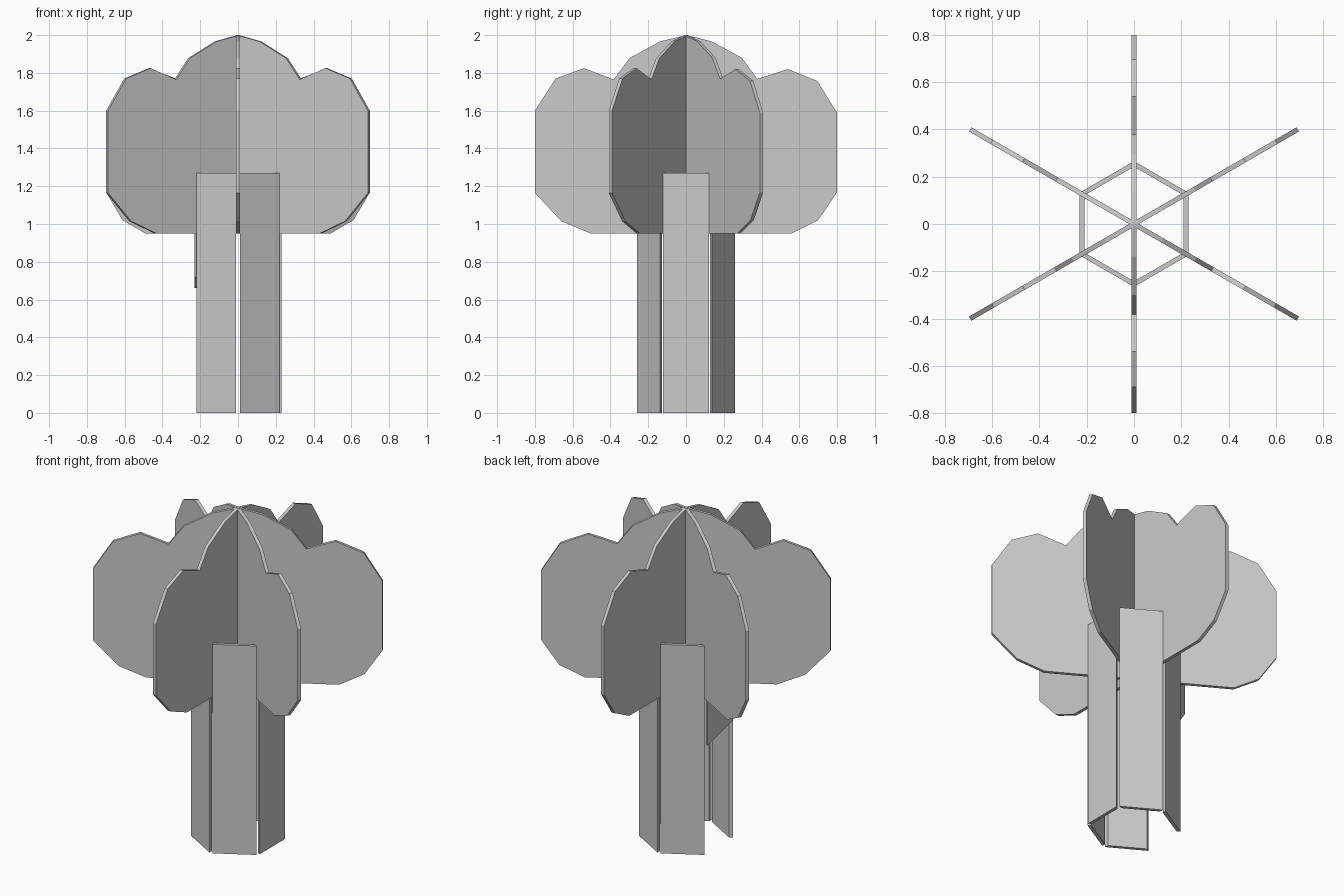
import bpy, bmesh
from math import radians
from mathutils import Matrix, Vector

if "Cube" in bpy.data.objects:
    bpy.data.objects.remove(bpy.data.objects["Cube"])

T = 0.02      # board thickness
TOP = 1.27    # trunk height


def prism(name, points, offset, rotation):
    """Extrude a closed outline by an offset vector, then turn it about z."""
    bm = bmesh.new()
    face = bm.faces.new([bm.verts.new(p) for p in points])
    res = bmesh.ops.extrude_face_region(bm, geom=[face])
    moved = [v for v in res["geom"] if isinstance(v, bmesh.types.BMVert)]
    bmesh.ops.translate(bm, vec=Vector(offset), verts=moved)
    bmesh.ops.recalc_face_normals(bm, faces=bm.faces)
    bm.transform(Matrix.Rotation(radians(rotation), 4, 'Z'))
    mesh = bpy.data.meshes.new(name)
    bm.to_mesh(mesh)
    bm.free()
    obj = bpy.data.objects.new(name, mesh)
    bpy.context.collection.objects.link(obj)
    return obj


# Foliage: three full-width boards crossing on the axis
foliage = [
    (0, 2.0), (0.135, 1.967), (0.295, 1.88), (0.378, 1.768), (0.54, 1.82),
    (0.695, 1.757), (0.80, 1.588), (0.80, 1.168), (0.70, 1.02), (0.56, 0.95),
    (-0.505, 0.95), (-0.66, 1.015), (-0.80, 1.165), (-0.80, 1.60),
    (-0.69, 1.77), (-0.54, 1.825), (-0.383, 1.765), (-0.30, 1.877),
    (-0.138, 1.966),
]
for i, angle in enumerate((-60, 0, 60)):
    prism(f"foliage_board_{i + 1}", [(-T / 2, y, z) for y, z in foliage],
          (T, 0, 0), angle)

# Trunk: six mitred boards in a hexagon, slotted between the foliage boards
outer, inner = 0.1213, 0.1097
section = [(0.21, -inner), (0.23, -outer), (0.23, outer), (0.21, inner)]
for i in range(6):
    board = prism(f"trunk_board_{i + 1}", [(x, y, 0) for x, y in section],
                  (0, 0, TOP), i * 60)
    # The left board stops short with a sloping lower edge, leaving an opening
    if i == 3:
        board.name = "trunk_board_over_opening"
        for v in board.data.vertices:
            if v.co.z < 0.1:
                v.co.z = 0.69 - 0.03 * v.co.y / outer
